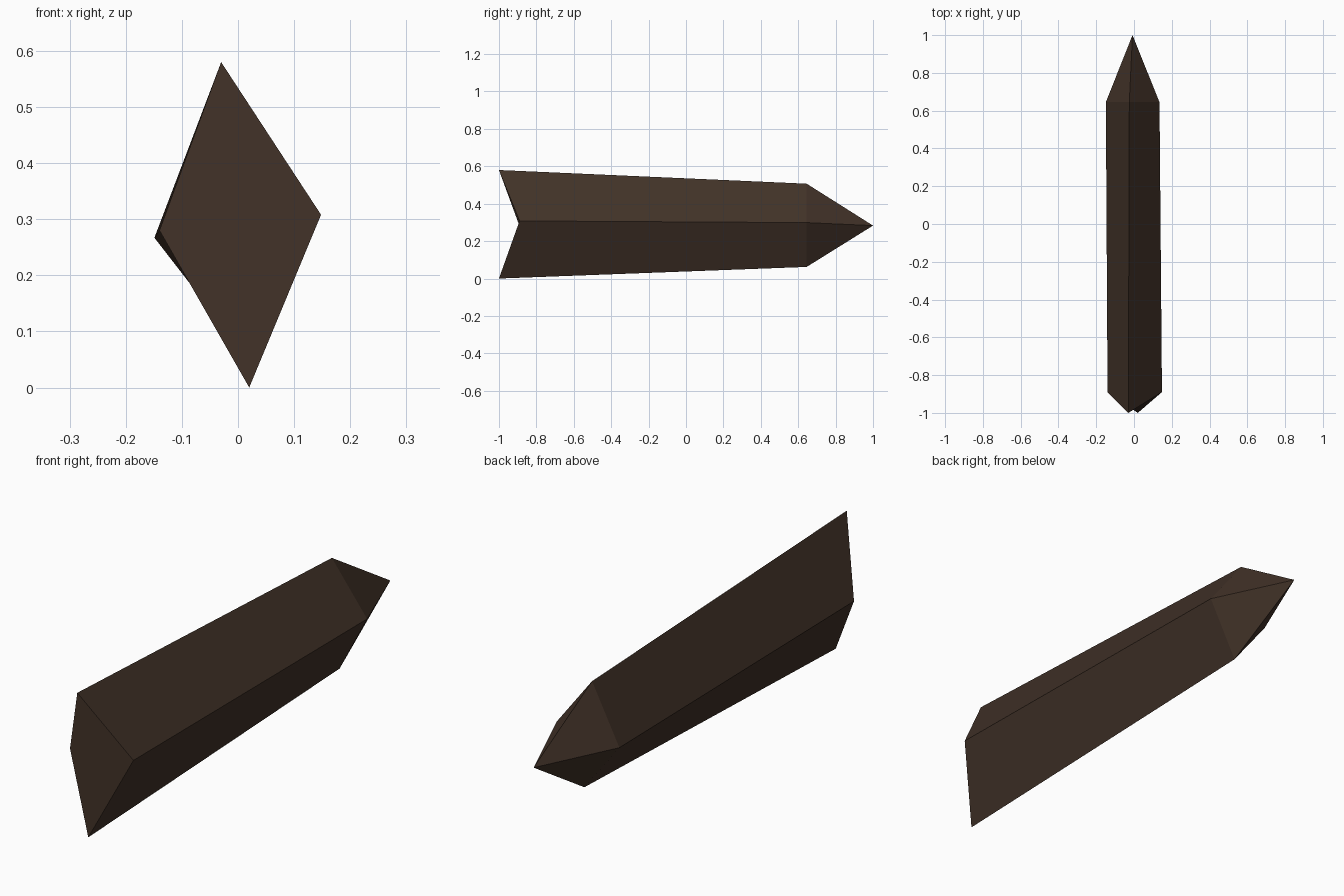
import bpy, bmesh

if "Cube" in bpy.data.objects:
    bpy.data.objects.remove(bpy.data.objects["Cube"])

# Single dark brown colour
brown = bpy.data.materials.new("dark brown")
brown.diffuse_color = (0.054, 0.032, 0.021, 1)
brown.use_nodes = True
brown.node_tree.nodes["Principled BSDF"].inputs["Base Color"].default_value = brown.diffuse_color

# Diamond cross-sections, ordered left, bottom, right, top
butt = [(-0.14, -0.89, 0.283), (0.02, -1, 0.003), (0.148, -0.89, 0.311), (-0.03, -1, 0.583)]
shoulder = [(-0.149, 0.645, 0.27), (0.01, 0.645, 0.065), (0.135, 0.645, 0.302), (-0.025, 0.645, 0.51)]
tip = (-0.008, 1, 0.286)

bm = bmesh.new()
rear = [bm.verts.new(p) for p in butt]
neck = [bm.verts.new(p) for p in shoulder]
point = bm.verts.new(tip)

# Notched butt end, folded between its left and right corners
bm.faces.new(rear)

# Tapered shaft sides and pointed head
for i in range(4):
    j = (i + 1) % 4
    bm.faces.new((rear[i], neck[i], neck[j], rear[j]))
    bm.faces.new((neck[i], point, neck[j]))
bmesh.ops.recalc_face_normals(bm, faces=bm.faces)

# Stand exactly on the ground
low = min(v.co.z for v in bm.verts)
bmesh.ops.translate(bm, verts=bm.verts, vec=(0, 0, -low))

mesh = bpy.data.meshes.new("pointed_stake")
bm.to_mesh(mesh)
bm.free()
mesh.materials.append(brown)
stake = bpy.data.objects.new("pointed_stake", mesh)
bpy.context.collection.objects.link(stake)
